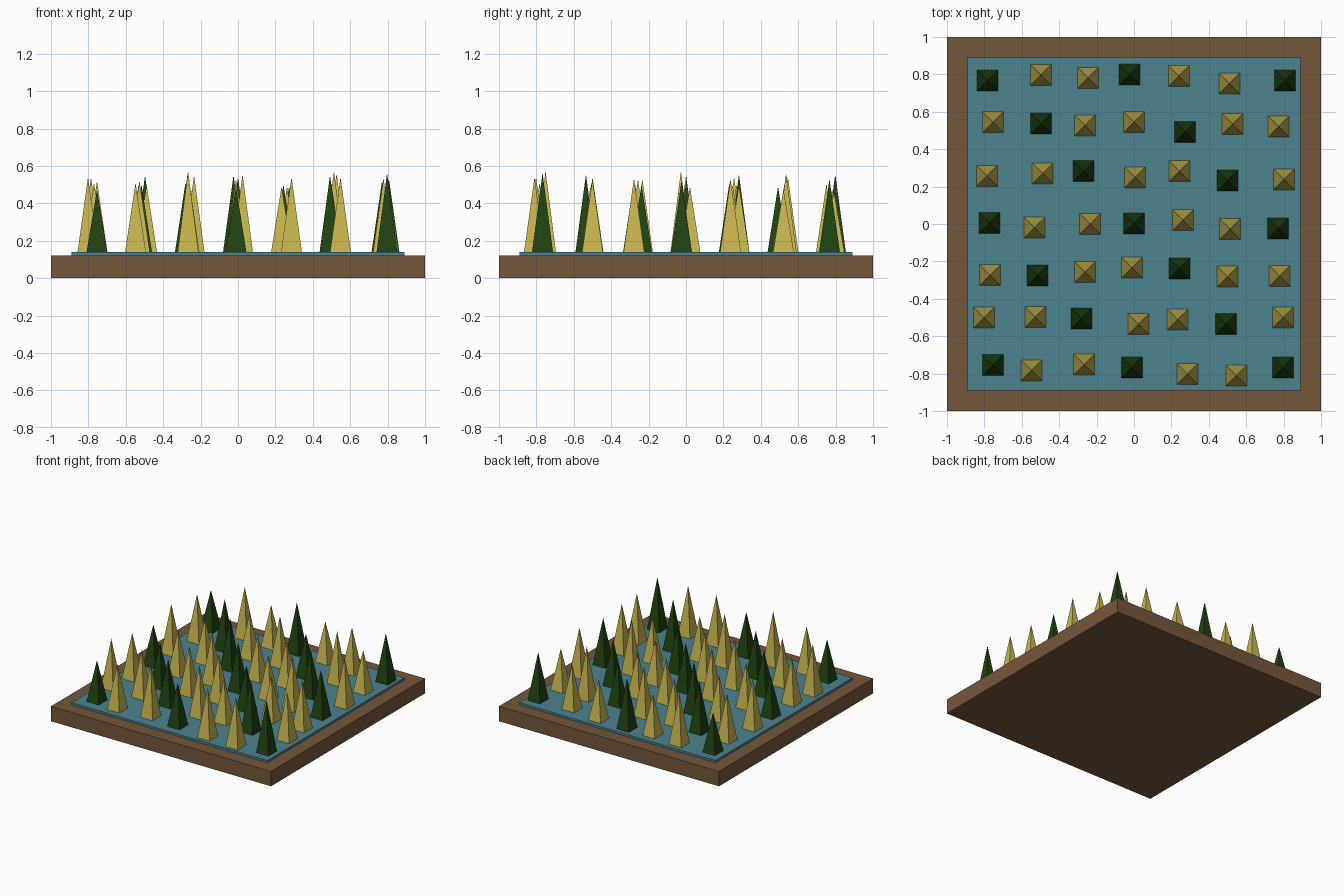
import bpy
import bmesh

if "Cube" in bpy.data.objects:
    bpy.data.objects.remove(bpy.data.objects["Cube"])


def material(name, rgb):
    m = bpy.data.materials.new(name)
    m.diffuse_color = (*rgb, 1)
    m.use_nodes = True
    m.node_tree.nodes["Principled BSDF"].inputs["Base Color"].default_value = m.diffuse_color
    return m


BROWN = material("brown", (0.175, 0.095, 0.044))
TEAL = material("teal", (0.072, 0.225, 0.275))
GOLD = material("straw gold", (0.58, 0.47, 0.082))
GREEN = material("dark green", (0.0148, 0.056, 0.0055))


def finish(name, bm, mat):
    me = bpy.data.meshes.new(name)
    bm.to_mesh(me)
    bm.free()
    me.materials.append(mat)
    ob = bpy.data.objects.new(name, me)
    bpy.context.collection.objects.link(ob)
    return ob


def slab(name, half, z0, z1, mat):
    bm = bmesh.new()
    bmesh.ops.create_cube(bm, size=1)
    for v in bm.verts:
        v.co.x *= 2 * half
        v.co.y *= 2 * half
        v.co.z = z1 if v.co.z > 0 else z0
    finish(name, bm, mat)


def spike(name, x, y, top, mat, half=0.056, z0=0.138):
    bm = bmesh.new()
    base = [bm.verts.new((x + sx * half, y + sy * half, z0))
            for sx, sy in ((-1, -1), (1, -1), (1, 1), (-1, 1))]
    tip = bm.verts.new((x, y, top))
    bm.faces.new(base[::-1])
    for i in range(4):
        bm.faces.new((base[i], base[(i + 1) % 4], tip))
    finish(name, bm, mat)


# Base block and the water sheet on it
slab("base", 1.0, 0.0, 0.122, BROWN)
slab("water", 0.89, 0.118, 0.14, TEAL)

# Hand-scattered 7 x 7 planting, rows from back to front:
# jitter off the 0.26 grid and tip height, all in thousandths
DX = ((-3, 23, 14, -24, -20, -10, 27), (26, 23, -2, 0, 13, 7, -7),
      (-6, 31, -10, 5, -17, -20, 22), (7, -12, 25, 0, 2, -7, -10),
      (10, 4, -2, -11, -17, -20, -2), (-22, -7, -21, 24, -27, -28, 17),
      (26, -28, -7, -11, 26, 28, 17))
DY = ((-13, 17, 1, 19, 11, -29, -13), (25, 17, 7, 25, -28, 15, 1),
      (-3, 10, 23, -11, 23, -28, -22), (5, -19, 0, 3, 21, -27, -24),
      (-13, -15, 3, 27, 22, -21, -18), (20, 23, 15, -15, 9, -15, 20),
      (26, -3, 29, 13, -22, -30, 13))
TIP = ((460, 550, 475, 550, 465, 505, 530), (520, 550, 510, 540, 490, 560, 475),
       (540, 500, 555, 500, 500, 510, 530), (470, 500, 550, 530, 490, 573, 520),
       (510, 500, 530, 530, 500, 500, 535), (540, 520, 510, 555, 490, 550, 530),
       (472, 510, 573, 490, 540, 540, 562))

# Every third spike along the diagonals is green
for r in range(7):
    for c in range(7):
        green = (c - r) % 3 == 0
        spike(f"{'green' if green else 'gold'}_spike_{r}_{c}",
              (c - 3) * 0.26 + DX[r][c] / 1000,
              (3 - r) * 0.26 + DY[r][c] / 1000,
              TIP[r][c] / 1000, GREEN if green else GOLD)
